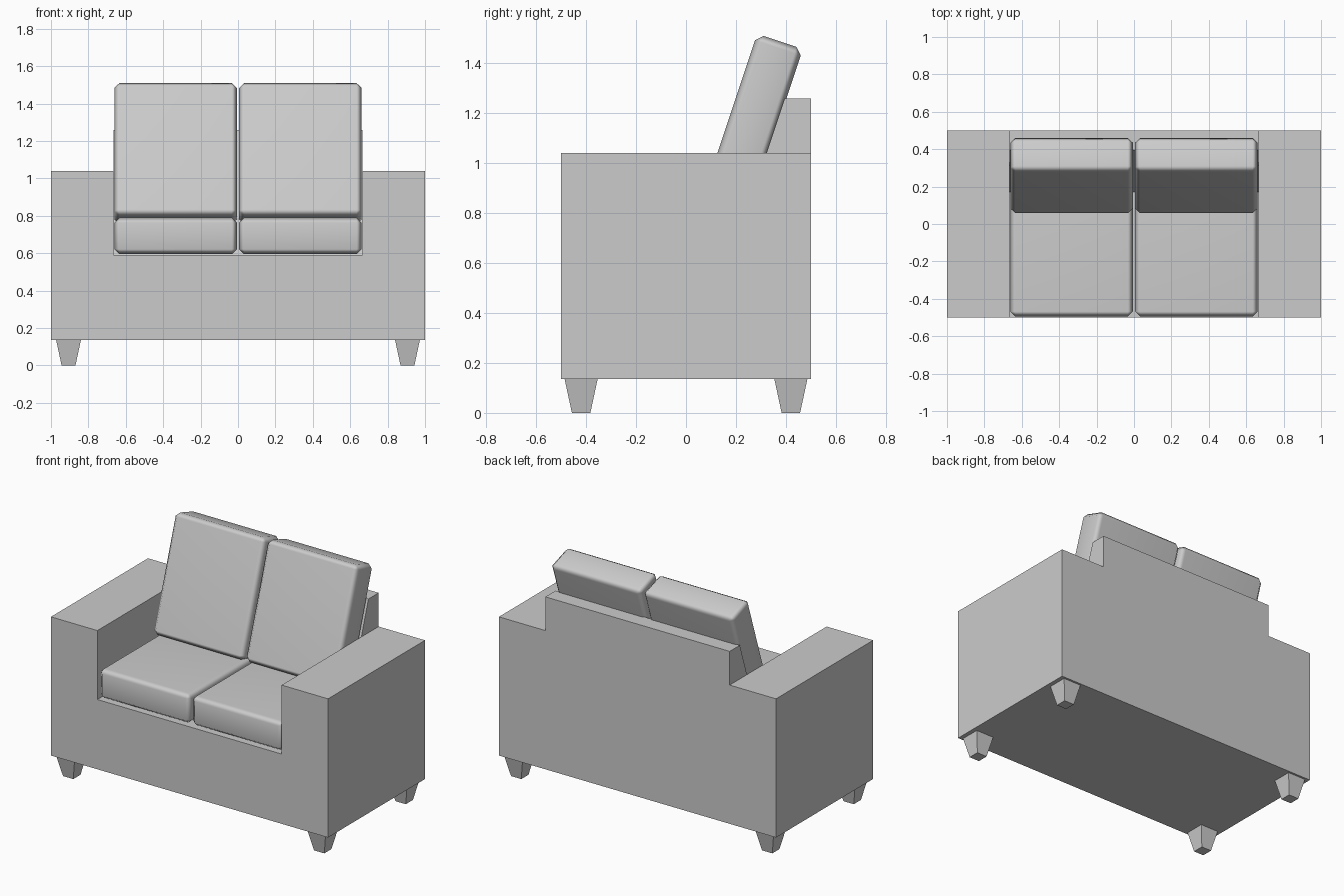
import bpy, bmesh, math
from mathutils import Matrix, Vector

if "Cube" in bpy.data.objects:
    bpy.data.objects.remove(bpy.data.objects["Cube"])


def make_object(name, bm):
    bmesh.ops.remove_doubles(bm, verts=bm.verts[:], dist=0.0001)
    bmesh.ops.recalc_face_normals(bm, faces=bm.faces[:])
    mesh = bpy.data.meshes.new(name)
    bm.to_mesh(mesh)
    bm.free()
    ob = bpy.data.objects.new(name, mesh)
    bpy.context.collection.objects.link(ob)
    return ob


# Sofa frame: one shell of base, arms and leaning backrest
W, D, IN = 1.0, 0.5, 0.665           # half width, half depth, inner arm face
Z0, SEAT, ARM, TOP = 0.135, 0.59, 1.04, 1.26


def lean(z):
    return 0.395 - (TOP - z) * 0.333  # front face of the backrest


def build_frame():
    bm = bmesh.new()

    def face(*pts):
        bm.faces.new([bm.verts.new(p) for p in pts])

    def span(y1, z1, y2, z2, w):      # full-width quad between two edges
        face((-w, y1, z1), (w, y1, z1), (w, y2, z2), (-w, y2, z2))

    for y, mid in ((-D, SEAT), (D, TOP)):          # front and rear outlines
        half = [(W, Z0), (W, ARM), (IN, ARM), (IN, mid)]
        outline = half + [(-x, z) for x, z in reversed(half)]
        face(*[(x, y, z) for x, z in outline])
    span(-D, Z0, D, Z0, W)                         # underside
    span(-D, SEAT, lean(SEAT), SEAT, IN)           # seat deck
    span(lean(TOP), TOP, D, TOP, IN)               # backrest top
    yb, ya, yt = lean(SEAT), lean(ARM), lean(TOP)
    face((-IN, yb, SEAT), (IN, yb, SEAT), (IN, ya, ARM),
         (IN, yt, TOP), (-IN, yt, TOP), (-IN, ya, ARM))
    for s in (-1, 1):
        w, i = s * W, s * IN
        face((w, -D, Z0), (w, D, Z0), (w, D, ARM), (w, -D, ARM))
        face((w, -D, ARM), (w, D, ARM), (i, D, ARM), (i, ya, ARM), (i, -D, ARM))
        face((i, -D, SEAT), (i, yb, SEAT), (i, ya, ARM), (i, -D, ARM))
        face((i, ya, ARM), (i, D, ARM), (i, D, TOP), (i, yt, TOP))
    return make_object("sofa_frame", bm)


# Cushion: chamfered box with soft shading
def cushion(name, size, matrix):
    bm = bmesh.new()
    bmesh.ops.create_cube(bm, size=1, matrix=matrix @ Matrix.Diagonal((*size, 1)))
    bmesh.ops.bevel(bm, geom=bm.edges[:], offset=0.027, segments=1,
                    affect='EDGES')
    ob = make_object(name, bm)
    for p in ob.data.polygons:
        p.use_smooth = True
    ob.modifiers.new("weighted_normals", 'WEIGHTED_NORMAL')
    return ob


# Tapered square leg
def leg(name, x, y):
    bm = bmesh.new()
    bmesh.ops.create_cube(bm, size=1)
    for v in bm.verts:
        r = 0.066 if v.co.z > 0 else 0.037
        v.co = (x + math.copysign(r, v.co.x), y + math.copysign(r, v.co.y),
                Z0 if v.co.z > 0 else 0)
    make_object(name, bm)


build_frame()

tilt = math.atan(0.333)
up = Vector((0, math.sin(tilt), math.cos(tilt)))
rear = Vector((0, math.cos(tilt), -math.sin(tilt)))
length, thick = 0.747, 0.193
for side, s in (("left", -1), ("right", 1)):
    x = s * 0.3335
    cushion(side + "_seat_cushion", (0.655, 0.69, 0.195),
            Matrix.Translation((x, -0.15, 0.6925)))
    centre = Vector((x, 0.285, 1.518)) - up * length / 2 + rear * thick / 2
    cushion(side + "_back_cushion", (0.655, thick, length),
            Matrix.Translation(centre) @ Matrix.Rotation(-tilt, 4, 'X'))
    for end, y in (("front", -0.42), ("rear", 0.42)):
        leg(f"{end}_{side}_leg", s * 0.906, y)
